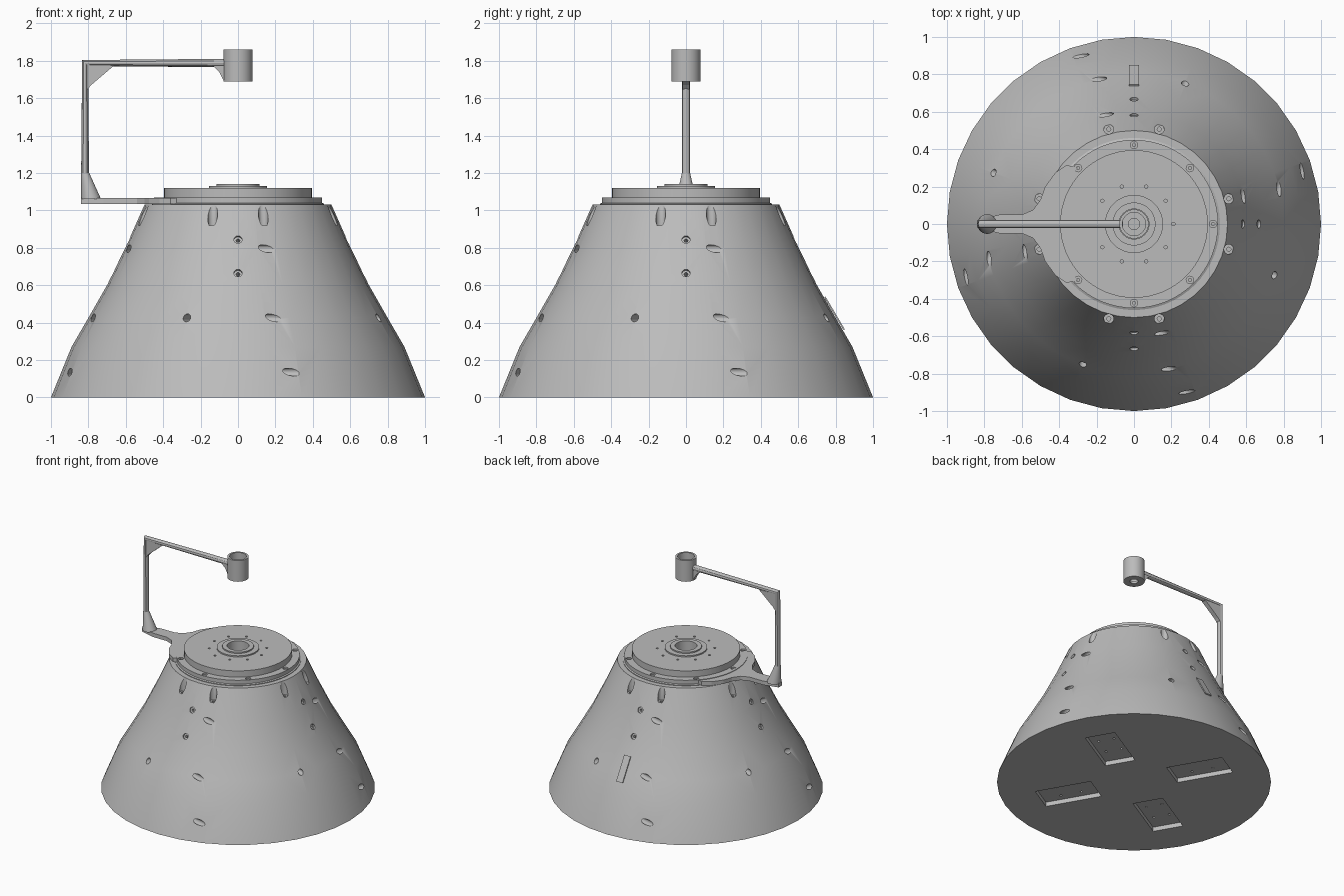
import bpy, bmesh
from math import sin, cos, pi, radians
from mathutils import Vector, Matrix

if "Cube" in bpy.data.objects:
    bpy.data.objects.remove(bpy.data.objects["Cube"], do_unlink=True)

grey = bpy.data.materials.new("machined_grey")
grey.use_nodes = True
grey.diffuse_color = (0.5, 0.5, 0.5, 1)
grey.node_tree.nodes["Principled BSDF"].inputs["Base Color"].default_value = (0.5, 0.5, 0.5, 1)


def finish(name, bm):
    """Turn a bmesh into a named grey object."""
    bmesh.ops.recalc_face_normals(bm, faces=bm.faces)
    mesh = bpy.data.meshes.new(name)
    bm.to_mesh(mesh)
    bm.free()
    obj = bpy.data.objects.new(name, mesh)
    bpy.context.collection.objects.link(obj)
    mesh.materials.append(grey)
    return obj


def activate(obj):
    bpy.ops.object.select_all(action='DESELECT')
    obj.select_set(True)
    bpy.context.view_layer.objects.active = obj


def smooth(obj, angle=30):
    activate(obj)
    bpy.ops.object.shade_smooth_by_angle(angle=radians(angle))


def lathe(name, profile, seg, loop=False):
    """Revolve (radius, height) points; cap both ends or close the loop."""
    bm = bmesh.new()
    rings = [[bm.verts.new((r * cos(2 * pi * i / seg), r * sin(2 * pi * i / seg), z))
              for i in range(seg)] for r, z in profile]
    pairs = list(zip(rings, rings[1:]))
    if loop:
        pairs.append((rings[-1], rings[0]))
    else:
        bm.faces.new(rings[0])
        bm.faces.new(rings[-1])
    for a, b in pairs:
        for i in range(seg):
            j = (i + 1) % seg
            bm.faces.new((a[i], a[j], b[j], b[i]))
    return finish(name, bm)


def prism(name, points, offset):
    """Extrude a polygon along an offset vector."""
    bm = bmesh.new()
    face = bm.faces.new([bm.verts.new(p) for p in points])
    new = bmesh.ops.extrude_face_region(bm, geom=[face])["geom"]
    bmesh.ops.translate(bm, vec=offset, verts=[v for v in new if isinstance(v, bmesh.types.BMVert)])
    return finish(name, bm)


def bore(bm, point, axis, radius, depth, out=0.1):
    """Add a drill cylinder entering at point against the outward axis."""
    axis = Vector(axis).normalized()
    centre = Vector(point) + axis * (out - depth) / 2
    turn = Vector((0, 0, 1)).rotation_difference(axis).to_matrix().to_4x4()
    bmesh.ops.create_cone(bm, cap_ends=True, segments=16, radius1=radius, radius2=radius,
                          depth=out + depth, matrix=Matrix.Translation(centre) @ turn)


def cut(obj, *cutters):
    for bm in cutters:
        tool = finish("cutter", bm)
        tool.hide_render = True
        mod = obj.modifiers.new("cut", 'BOOLEAN')
        mod.operation, mod.solver, mod.object = 'DIFFERENCE', 'EXACT', tool
        activate(obj)
        bpy.ops.object.modifier_apply(modifier=mod.name)
        bpy.data.objects.remove(tool, do_unlink=True)


# Conical body
body = lathe("conical_body", [(1, 0), (0.89, 0.27), (0.8, 0.425), (0.7, 0.6),
                              (0.6, 0.805), (0.5, 1.03)], 36)
wide, narrow = bmesh.new(), bmesh.new()
up = Vector((0, 0, 1))
for k in range(4):
    spin = Matrix.Rotation(k * pi / 2, 3, 'Z')
    # Slanted side ports: position and swing away from the radial direction
    for pos, swing in (((0.155, -0.585, 0.795), 58), ((0.19, -0.775, 0.425), 58),
                       ((-0.275, -0.755, 0.425), 0), ((0.29, -0.9, 0.135), 58)):
        p = spin @ Vector(pos)
        radial = Vector((p.x, p.y, 0)).normalized()
        bore(wide, p, Matrix.Rotation(radians(swing), 3, 'Z') @ radial, 0.021, 0.12)
    # Counterbored screws square to the wall
    for r, z in ((0.585, 0.845), (0.668, 0.665)):
        p, axis = spin @ Vector((0, -r, z)), spin @ Vector((0, -0.9, 0.44))
        bore(wide, p, axis, 0.022, 0.015)
        bore(narrow, p, axis, 0.01, 0.05)
    # Vertical screw pockets around the top rim
    for x in (-0.135, 0.135):
        p = spin @ Vector((x, -0.507, 0.92))
        bore(wide, p, up, 0.026, 0, 0.2)
        bore(narrow, p, up, 0.011, 0.03)
    # Rectangular recesses in the underside with four tapped holes each
    turn = Matrix.Rotation(radians(30 + 90 * k), 4, 'Z')
    place = turn @ Matrix.Translation((0.51, 0, 0))
    bmesh.ops.create_cube(wide, size=1, matrix=place @ Matrix.Diagonal((0.43, 0.23, 0.07, 1)))
    for x in (-0.08, 0.08):
        for y in (-0.06, 0.06):
            bore(narrow, place @ Vector((x, y, 0.035)), -up, 0.009, 0.03, 0.02)
cut(body, wide, narrow)
smooth(body)

# Slim cover plate on the back wall
plate = prism("back_cover_plate", [(x, y, z) for x, y, z in (
    (-0.028, 0.739, 0.535), (0.028, 0.739, 0.535),
    (0.028, 0.842, 0.36), (-0.028, 0.842, 0.36))], (0, 0.007, 0.004))

# Flange, turntable disc and stepped hub with its bore
top = lathe("turntable", [(0.46, 1.03), (0.46, 1.035), (0.45, 1.04), (0.45, 1.07), (0.395, 1.07),
                          (0.395, 1.12), (0.155, 1.12), (0.155, 1.13), (0.115, 1.13),
                          (0.115, 1.14), (0.08, 1.14), (0.08, 1.05)], 64)

# Clamp bracket that carries the arm
half = [(-0.84, 0.02), (-0.72, 0.05), (-0.6, 0.05), (-0.54, 0.075), (-0.5, 0.13),
        (-0.475, 0.2), (-0.42, 0.275), (-0.36, 0.315), (-0.3, 0.3)]
inner = [(-0.42 * cos(a), 0.42 * sin(a)) for a in (radians(d) for d in range(36, -37, -12))]
outline = half + inner + [(x, -y) for x, y in reversed(half)]
clamp = prism("arm_clamp", [(x, y, 1.035) for x, y in outline], (0, 0, 0.031))

# Flange screws and disc holes
wide, narrow = bmesh.new(), bmesh.new()
for k in range(8):
    a = k * pi / 4
    p = Vector((0.423 * cos(a), 0.423 * sin(a), 1.07))
    bore(wide, p, up, 0.02, 0.012, 0.03)
    bore(narrow, p, up, 0.009, 0.03, 0.03)
for k in range(10):
    a = k * pi / 5
    bore(wide, (0.21 * cos(a), 0.21 * sin(a), 1.12), up, 0.009, 0.03)
cut(top, wide, narrow)
smooth(top)

# Bent tube arm
curve = bpy.data.curves.new("arm_tube", 'CURVE')
curve.dimensions = '3D'
curve.bevel_depth = 0.0225
curve.bevel_resolution = 4
curve.use_fill_caps = True
line = curve.splines.new('POLY')
line.points.add(2)
for point, (x, z) in zip(line.points, ((-0.8175, 1.04), (-0.8175, 1.7875), (-0.07, 1.7875))):
    point.co = (x, 0, z, 1)
curve.materials.append(grey)
arm = bpy.data.objects.new("arm_tube", curve)
bpy.context.collection.objects.link(arm)
activate(arm)
bpy.ops.object.convert(target='MESH')
smooth(bpy.context.object)

# Lower arm fillet, flaring onto the clamp
bm = bmesh.new()
bmesh.ops.create_cone(bm, cap_ends=True, segments=24, radius1=0.053, radius2=0.022, depth=0.14,
                      matrix=Matrix.Translation((-0.785, 0, 1.13)))
for v in bm.verts:
    if v.co.z > 1.13:
        v.co.x -= 0.0325
smooth(finish("lower_arm_fillet", bm))

# Upper corner and holder gussets
for name, tri in (("upper_gusset", [(-0.81, 1.78), (-0.66, 1.775), (-0.685, 1.755), (-0.785, 1.67),
                                    (-0.81, 1.64)]),
                  ("holder_gusset", [(-0.14, 1.78), (-0.06, 1.78), (-0.066, 1.69), (-0.08, 1.7),
                                     (-0.1, 1.74)])):
    prism(name, [(x, -0.018, z) for x, z in tri], (0, 0.036, 0))

# Hollow cup at the end of the arm, centred above the hub
cup = lathe("probe_holder", [(0.03, 1.69), (0.078, 1.69), (0.078, 1.86), (0.062, 1.86),
                             (0.062, 1.71), (0.03, 1.71)], 40, loop=True)
smooth(cup)
